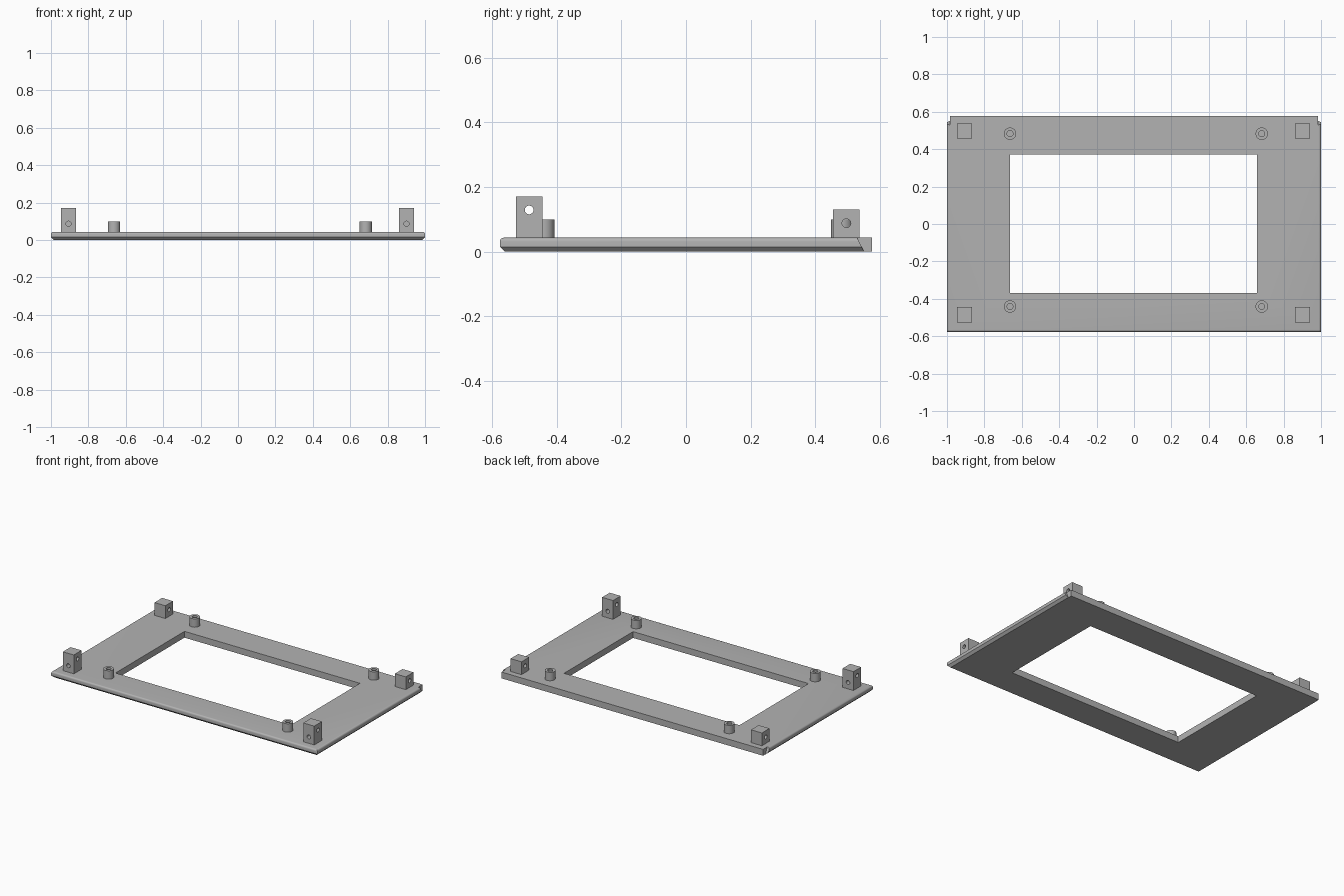
import bpy, bmesh, math

if "Cube" in bpy.data.objects:
    bpy.data.objects.remove(bpy.data.objects["Cube"], do_unlink=True)

grey = bpy.data.materials.new("light_grey")
grey.use_nodes = True
grey.diffuse_color = (0.45, 0.45, 0.45, 1)
grey.node_tree.nodes["Principled BSDF"].inputs["Base Color"].default_value = grey.diffuse_color

TOP = 0.043      # upper face of the plate
HOLE = 0.0135    # radius of the cross holes


def add_object(name, bm):
    bmesh.ops.recalc_face_normals(bm, faces=bm.faces)
    mesh = bpy.data.meshes.new(name)
    bm.to_mesh(mesh)
    bm.free()
    mesh.materials.append(grey)
    obj = bpy.data.objects.new(name, mesh)
    bpy.context.collection.objects.link(obj)
    return obj


def loft(name, rings, closed=False):
    """Skin a stack of rings; cap the ends, or join last to first."""
    bm = bmesh.new()
    loops = [[bm.verts.new(p) for p in ring] for ring in rings]
    n = len(loops[0])
    pairs = list(zip(loops, loops[1:]))
    if closed:
        pairs.append((loops[-1], loops[0]))
    else:
        bm.faces.new(loops[0])
        bm.faces.new(loops[-1])
    for a, b in pairs:
        for i in range(n):
            j = (i + 1) % n
            bm.faces.new((a[i], a[j], b[j], b[i]))
    return add_object(name, bm)


def box(name, x0, x1, y0, y1, z0, z1):
    return loft(name, [[(x0, y0, z), (x1, y0, z), (x1, y1, z), (x0, y1, z)] for z in (z0, z1)])


def rod(name, centre, axis):
    """Long thin cutter along x or y."""
    x, y, z = centre
    rings = []
    for t in (-0.1, 0.1):
        ring = []
        for i in range(32):
            a = math.tau * i / 32
            u, v = HOLE * math.cos(a), HOLE * math.sin(a)
            ring.append((x + t, y + u, z + v) if axis == "x" else (x + u, y + t, z + v))
        rings.append(ring)
    return loft(name, rings)


def cut(obj, cutter):
    cutter.hide_render = True
    mod = obj.modifiers.new("cut", "BOOLEAN")
    mod.operation = "DIFFERENCE"
    mod.solver = "EXACT"
    mod.object = cutter
    bpy.context.view_layer.objects.active = obj
    bpy.ops.object.modifier_apply(modifier=mod.name)
    bpy.data.objects.remove(cutter, do_unlink=True)


def smooth(obj):
    bpy.ops.object.select_all(action="DESELECT")
    obj.select_set(True)
    bpy.context.view_layer.objects.active = obj
    bpy.ops.object.shade_smooth_by_angle(angle=math.radians(30))


# Plate: chamfered below, rounded above, side lips ending in a slanted cut at the back
R = 0.012
profile = [(0.015, 0), (0, 0.015)]
for k in range(6):
    a = math.pi / 2 * k / 5
    profile.append((R - R * math.cos(a), TOP - R + R * math.sin(a)))
rings = []
for inset, z in profile:
    w, front, back = 1 - inset, -0.577 + inset, 0.552 - 0.5 * z
    half = [(w, front, z), (w, back, z), (0.983, back, z), (0.983, 0.577, z)]
    rings.append(half + [(-x, y, h) for x, y, h in reversed(half)])
plate = loft("frame_plate", rings)
cut(plate, box("opening_cutter", -0.662, 0.657, -0.37, 0.371, -0.1, 0.1))
smooth(plate)

# Corner blocks: tall at the front with two cross holes, short at the back with one
S = 0.041
for side, x in (("right", -0.906), ("left", 0.901)):
    for end, y, height in (("front", -0.486, 0.171), ("back", 0.497, 0.13)):
        block = box(f"{end}_{side}_block", x - S, x + S, y - S, y + S, TOP - 0.003, height)
        cut(block, rod("cutter", (x, y, height - 0.042), "x"))
        if end == "front":
            cut(block, rod("cutter", (x, y, 0.087), "y"))
        smooth(block)

# Hollow round standoffs around the opening
for side, x in (("right", -0.663), ("left", 0.683)):
    for end, y in (("front", -0.441), ("back", 0.483)):
        tube = [(0.016, TOP - 0.003), (0.016, 0.1), (0.033, 0.1), (0.033, TOP - 0.003)]
        rings = [[(x + r * math.cos(math.tau * i / 40), y + r * math.sin(math.tau * i / 40), z)
                  for i in range(40)] for r, z in tube]
        smooth(loft(f"{end}_{side}_standoff", rings, closed=True))
